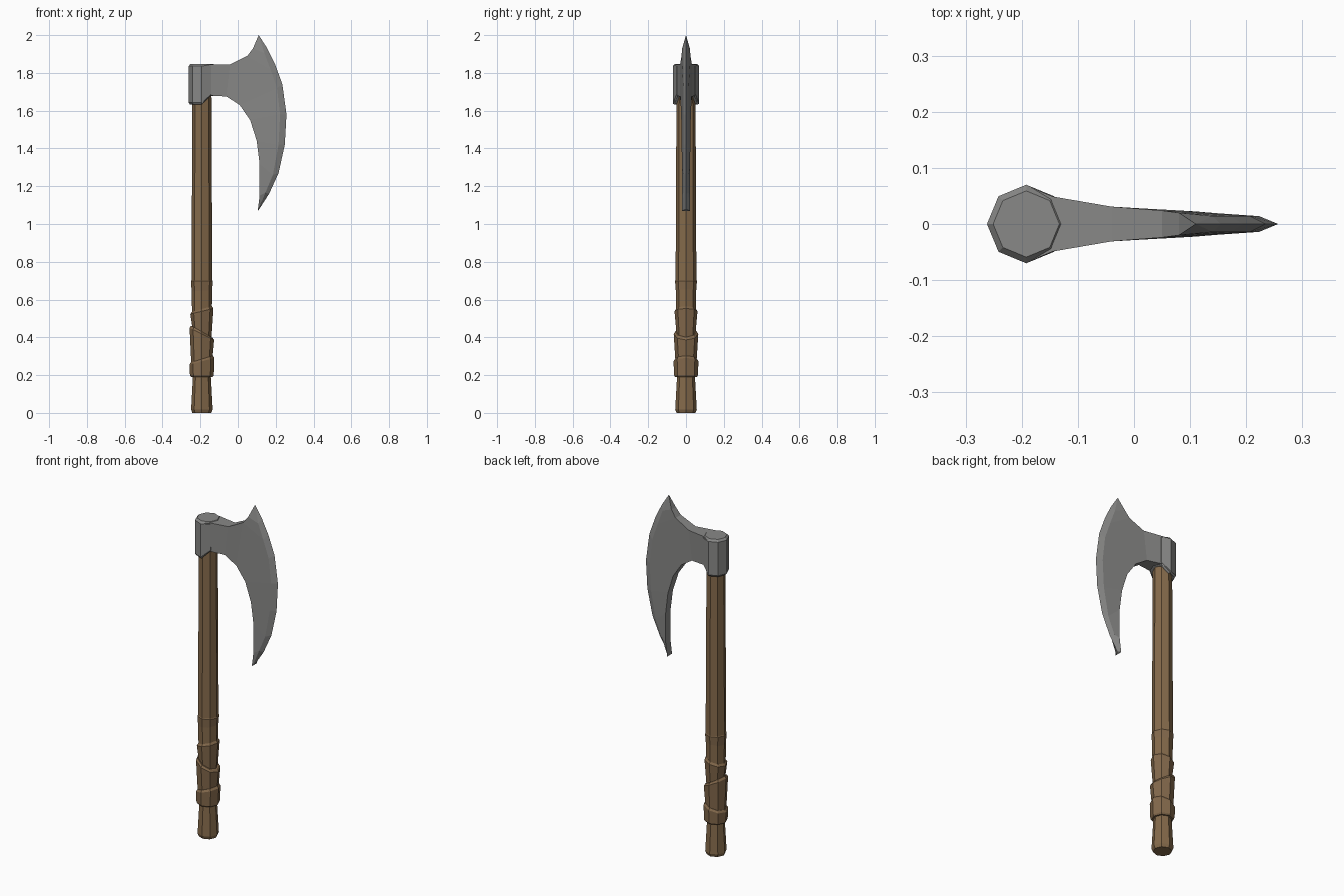
import bpy, bmesh, math

if "Cube" in bpy.data.objects:
    bpy.data.objects.remove(bpy.data.objects["Cube"])

CX = -0.192   # axis of the shaft
SIDES = 8


def material(name, rgb):
    m = bpy.data.materials.new(name)
    m.diffuse_color = (*rgb, 1)
    m.use_nodes = True
    m.node_tree.nodes["Principled BSDF"].inputs["Base Color"].default_value = m.diffuse_color
    return m


wood = material("brown wood", (0.235, 0.145, 0.07))
leather = material("brown leather", (0.23, 0.142, 0.072))
steel = material("grey steel", (0.25, 0.25, 0.245))


def finish(name, bm, mat):
    bmesh.ops.recalc_face_normals(bm, faces=bm.faces)
    me = bpy.data.meshes.new(name)
    bm.to_mesh(me)
    bm.free()
    me.materials.append(mat)
    ob = bpy.data.objects.new(name, me)
    bpy.context.collection.objects.link(ob)
    return ob


def loft(name, rings, mat, lift=lambda i, a: 0):
    """Octagonal column through rings of (z, radius, tilt)."""
    bm = bmesh.new()
    loops = []
    for i, (z, r, tilt) in enumerate(rings):
        angles = [k * math.tau / SIDES for k in range(SIDES)]
        loops.append([bm.verts.new((CX + r * math.cos(a), r * math.sin(a),
                                    z + tilt * math.cos(a) + lift(i, a))) for a in angles])
    for lo, hi in zip(loops, loops[1:]):
        for k in range(SIDES):
            n = (k + 1) % SIDES
            bm.faces.new((lo[k], lo[n], hi[n], hi[k]))
    bm.faces.new(loops[0])
    bm.faces.new(loops[-1])
    return finish(name, bm, mat)


# Shaft with flared pommel
loft("shaft", [(0, 0.05, 0), (0.018, 0.057, 0), (0.2, 0.047, 0),
               (0.7, 0.055, 0), (1.75, 0.05, 0)], wood)

# Leather grip: four tapered wraps with tilted upper rims
wraps = [
    (0.535, 0.046, 0.015, 0.71, 0.058, 0.0),
    (0.41, 0.050, -0.03, 0.55, 0.061, 0.015),
    (0.265, 0.056, 0.02, 0.43, 0.065, -0.032),
    (0.19, 0.063, 0.0, 0.285, 0.066, 0.018),
]
for n, (z0, r0, t0, z1, r1, t1) in enumerate(wraps, 1):
    loft(f"grip_wrap_{n}", [(z0, r0 - 0.006, t0), (z0 + 0.008, r0, t0),
                            (z1 - 0.012, r1, t1), (z1, r1 - 0.008, t1)], leather)

# Socket: its lower rim rises on the blade side
loft("socket", [(1.632, 0.062, 0), (1.642, 0.07, 0), (1.836, 0.07, 0), (1.848, 0.059, 0)],
     steel, lambda i, a: 0.045 if i < 2 and math.cos(a) > 0.1 else 0)

# Blade profiles (x, z, half thickness), running from top tip to bottom tip
inner = [(.11, 2.0, 0), (.08, 1.93, .02), (.05, 1.89, .024), (.01, 1.63, .028),
         (.065, 1.55, .025), (.10, 1.44, .023), (.115, 1.32, .022),
         (.115, 1.15, .022), (.105, 1.07, .022)]
bevel = [(.11, 2.0, 0), (.14, 1.905, .014), (.172, 1.82, .014), (.207, 1.72, .014),
         (.223, 1.58, .014), (.215, 1.42, .014), (.185, 1.26, .014),
         (.145, 1.165, .014), (.107, 1.072, .016)]
edge = [(.11, 2.0, 0), (.155, 1.93, 0), (.195, 1.85, 0), (.235, 1.74, 0),
        (.257, 1.58, 0), (.248, 1.42, 0), (.215, 1.27, 0),
        (.165, 1.16, 0), (.112, 1.078, 0)]
# Neck stations from the socket to the crescent: upper and lower chains
neck_top = [(-.19, 1.836, .068), (-.145, 1.845, .049), (-.04, 1.845, .031), inner[2]]
neck_low = [(-.19, 1.635, .068), (-.15, 1.68, .049), (-.06, 1.675, .032), inner[3]]

bm = bmesh.new()
for side in (-1, 1):
    for a, b in ((inner, bevel), (bevel, edge), (neck_top, neck_low)):
        rows = [[bm.verts.new((x, side * y, z)) for x, z, y in c] for c in (a, b)]
        for k in range(len(a) - 1):
            bm.faces.new((rows[0][k], rows[0][k + 1], rows[1][k + 1], rows[1][k]))
bmesh.ops.remove_doubles(bm, verts=bm.verts, dist=1e-4)
# Close the rim between the two sides
mirror = {(round(v.co.x, 4), round(v.co.y, 4), round(v.co.z, 4)): v for v in bm.verts}


def twin(v):
    return mirror[(round(v.co.x, 4), round(-v.co.y, 4), round(v.co.z, 4))]


for e in [e for e in bm.edges if e.is_boundary and sum(v.co.y for v in e.verts) > 0]:
    a, b = e.verts
    loop = list(dict.fromkeys((a, b, twin(b), twin(a))))
    bm.faces.new(loop)
finish("blade", bm, steel)
